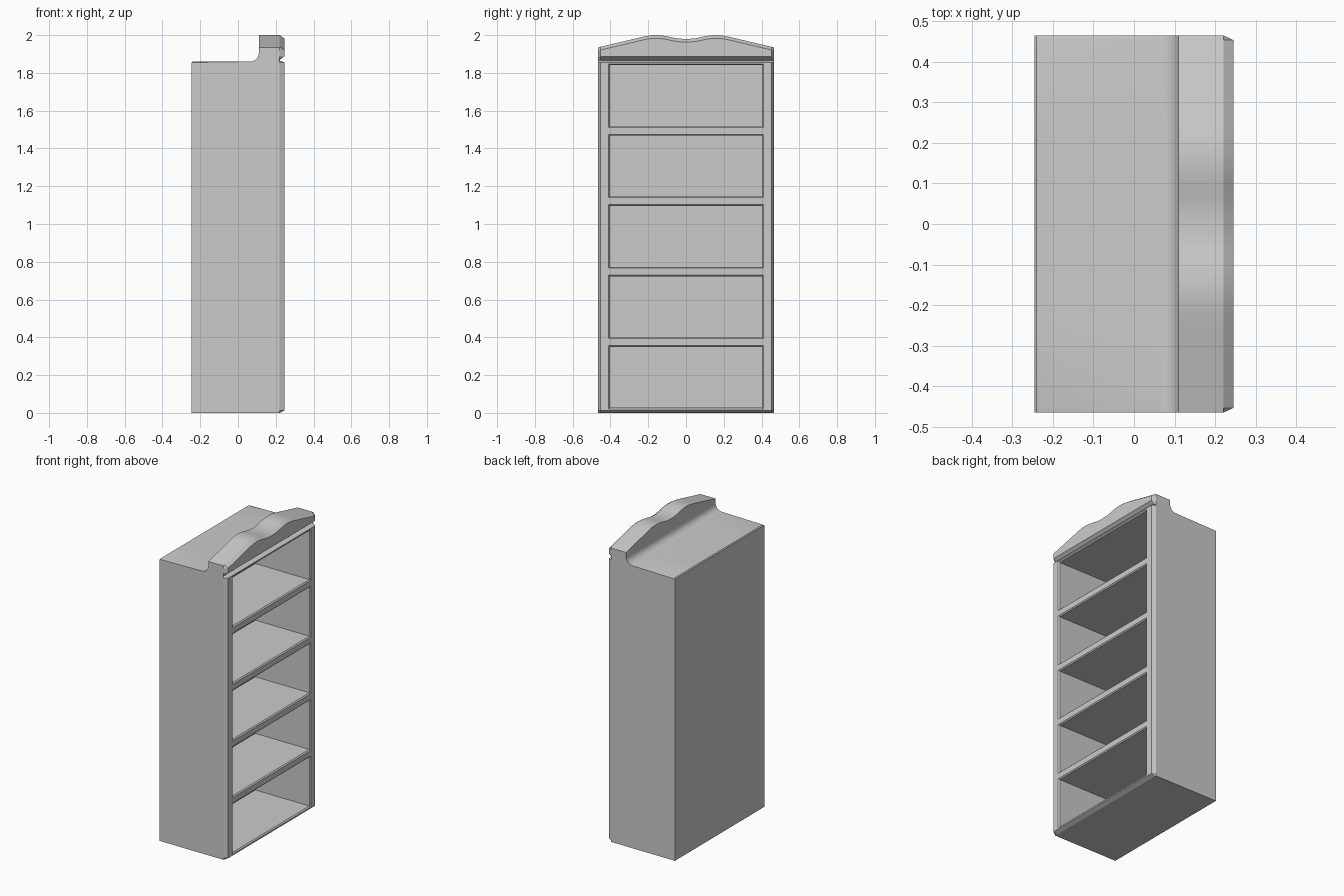
import bpy, bmesh, math

if "Cube" in bpy.data.objects:
    bpy.data.objects.remove(bpy.data.objects["Cube"])

HALF_W, BACK, LIP, FRONT = 0.465, -0.245, 0.22, 0.245
TOP = 1.86


def loft(bm, rings):
    """Skin a list of equal-length point rings and cap both ends."""
    rows = [[bm.verts.new(p) for p in ring] for ring in rings]
    n = len(rows[0])
    for a, b in zip(rows, rows[1:]):
        for i in range(n):
            j = (i + 1) % n
            bm.faces.new((a[i], a[j], b[j], b[i]))
    bm.faces.new(rows[0][::-1])
    bm.faces.new(rows[-1])


def make_object(name, bm):
    bmesh.ops.remove_doubles(bm, verts=bm.verts, dist=1e-5)
    bmesh.ops.recalc_face_normals(bm, faces=bm.faces)
    mesh = bpy.data.meshes.new(name)
    bm.to_mesh(mesh)
    bm.free()
    obj = bpy.data.objects.new(name, mesh)
    bpy.context.collection.objects.link(obj)
    return obj


def side_profile(y, crest, end):
    """Cross-section of carcass and cornice at one station across the width."""
    fx = LIP if end else FRONT
    drop = 0.005 if end else 0.0
    pts = [(BACK, 0), (LIP, 0), (fx, 0.012), (fx, 1.856), (LIP - 0.002, 1.866),
           (fx, 1.888), (fx, crest - 0.017), (LIP, crest), (0.11, crest)]
    for i in range(7):
        a = math.radians(15 * i)
        pts.append((0.065 + 0.045 * math.cos(a), TOP + 0.045 - 0.045 * math.sin(a)))
    pts += [(BACK + 0.005, TOP - drop), (BACK, TOP - 0.006)]
    return [(x, y, z) for x, z in pts]


# Carcass with wavy crest, lofted across the width
half = [(0.02, 1.9805), (0.04, 1.982), (0.06, 1.985), (0.08, 1.989), (0.10, 1.9935),
        (0.12, 1.997), (0.14, 1.9993), (0.16, 2.0), (0.18, 1.999), (0.20, 1.9965),
        (0.22, 1.993), (0.25, 1.986), (0.453, 1.938), (HALF_W, 1.935)]
stations = [(-y, z) for y, z in reversed(half)] + [(0, 1.98)] + half
bm = bmesh.new()
loft(bm, [side_profile(y, z, abs(y) == HALF_W) for y, z in stations])
bookcase = make_object("bookcase", bm)

# Five shelf recesses with a small chamfer around each mouth
bm = bmesh.new()
for k in range(5):
    z0 = 0.021 + 0.3727 * k
    z1 = z0 + 0.336
    rings = []
    for x, inset in ((-0.155, 0.007), (0.238, 0.007), (FRONT, 0), (0.30, 0)):
        w, lo, hi = 0.409 - inset, z0 + inset, z1 - inset
        rings.append([(x, -w, lo), (x, w, lo), (x, w, hi), (x, -w, hi)])
    loft(bm, rings)
cutter = make_object("shelf_cutter", bm)
cutter.hide_render = True

mod = bookcase.modifiers.new("shelves", 'BOOLEAN')
mod.operation = 'DIFFERENCE'
mod.solver = 'EXACT'
mod.object = cutter
bpy.context.view_layer.objects.active = bookcase
bookcase.select_set(True)
bpy.ops.object.modifier_apply(modifier=mod.name)
bpy.data.objects.remove(cutter)

# Smooth the curved crest and cove, keep the other edges crisp
bpy.ops.object.shade_smooth_by_angle(angle=math.radians(22))
